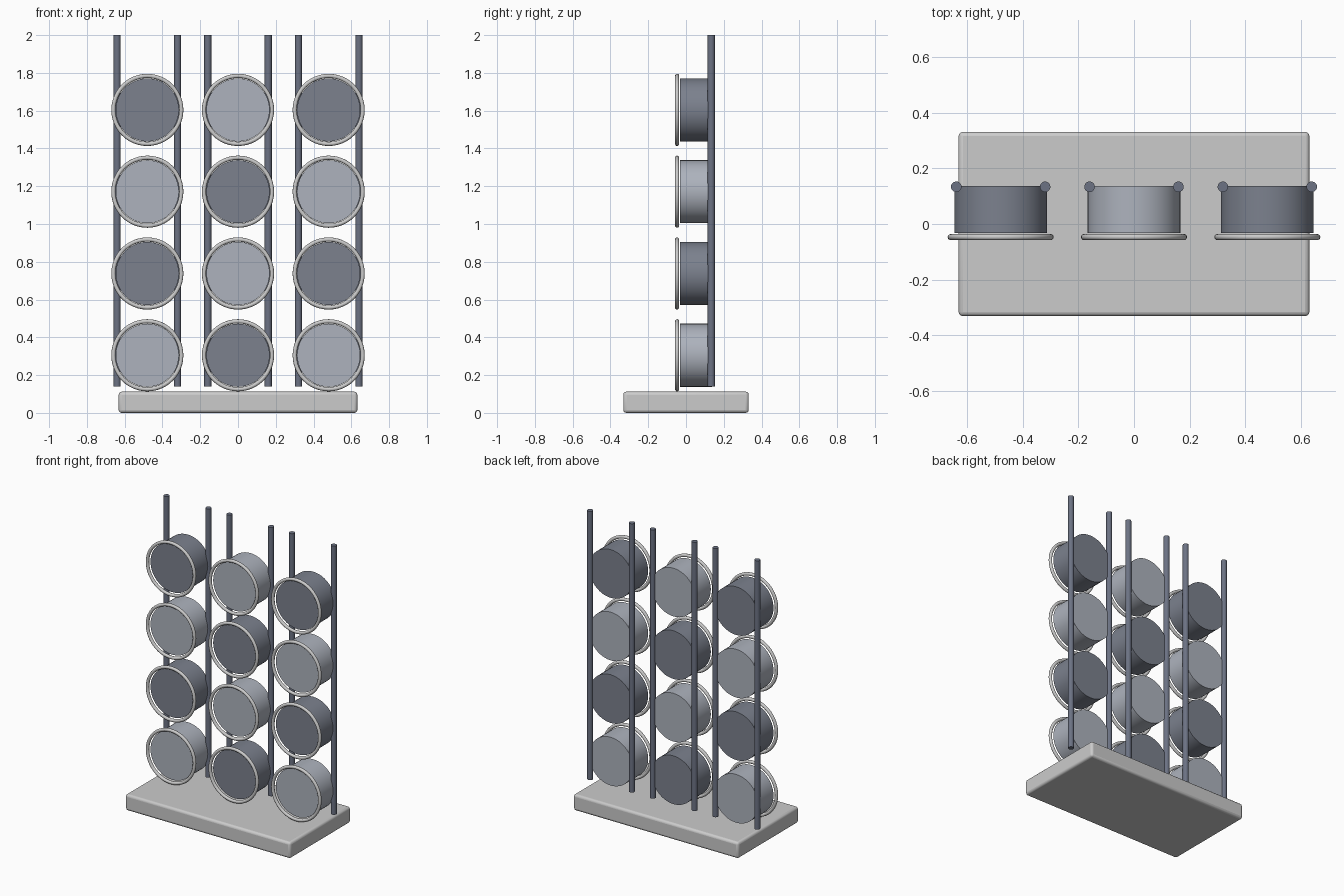
import bpy, math

if "Cube" in bpy.data.objects:
    bpy.data.objects.remove(bpy.data.objects["Cube"])


def material(name, rgb):
    m = bpy.data.materials.new(name)
    m.diffuse_color = (*rgb, 1)
    m.use_nodes = True
    m.node_tree.nodes["Principled BSDF"].inputs["Base Color"].default_value = m.diffuse_color
    return m


light = material("light_grey", (0.42, 0.45, 0.51))
dark = material("dark_grey", (0.20, 0.22, 0.27))
steel = material("rod_grey", (0.15, 0.17, 0.23))


def finish(name, mat=None):
    ob = bpy.context.object
    ob.name = name
    if mat:
        ob.data.materials.append(mat)
    bpy.ops.object.shade_smooth_by_angle(angle=math.radians(35))
    return ob


FACING = (math.pi / 2, 0, 0)
COLUMNS = (-0.48, 0.0, 0.48)
ROWS = [0.305 + 0.433 * i for i in range(4)]

# Base slab with softened edges
bpy.ops.mesh.primitive_cube_add(size=1, location=(0, 0, 0.056))
base = bpy.context.object
base.scale = (1.264, 0.664, 0.112)
bpy.ops.object.transform_apply(location=False, rotation=False, scale=True)
bevel = base.modifiers.new("soft_edges", 'BEVEL')
bevel.width = 0.016
bevel.segments = 3
finish("base")

for c, x in enumerate(COLUMNS):
    # Pair of upright rods behind each column
    for side in (-1, 1):
        bpy.ops.mesh.primitive_cylinder_add(
            vertices=20, radius=0.019, depth=1.86,
            location=(x + side * 0.16, 0.134, 1.07))
        finish(f"rod_{c}_{'left' if side < 0 else 'right'}", steel)

    for r, z in enumerate(ROWS):
        # Jar lying on its side, alternating shade
        bpy.ops.mesh.primitive_cylinder_add(
            vertices=48, radius=0.167, depth=0.17,
            location=(x, 0.052, z), rotation=FACING)
        finish(f"jar_{c}_{r}", dark if (c + r) % 2 else light)

        # Rim ring just in front of the jar
        bpy.ops.mesh.primitive_torus_add(
            major_radius=0.18, minor_radius=0.011,
            major_segments=48, minor_segments=12,
            location=(x, -0.047, z), rotation=FACING)
        finish(f"rim_{c}_{r}")
